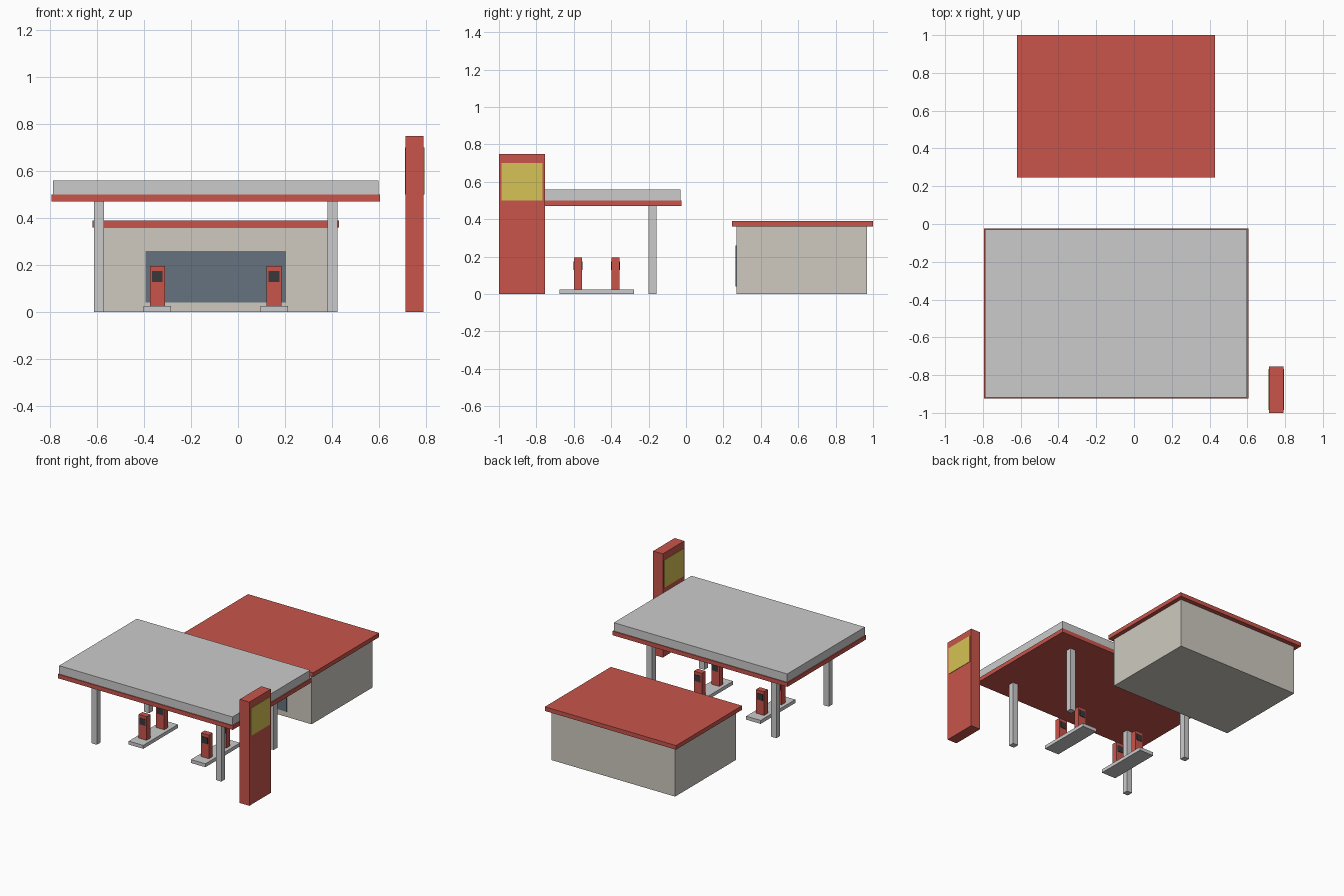
import bpy

if "Cube" in bpy.data.objects:
    bpy.data.objects.remove(bpy.data.objects["Cube"])


def material(name, rgb):
    m = bpy.data.materials.new(name)
    m.diffuse_color = (*rgb, 1)
    m.use_nodes = True
    m.node_tree.nodes["Principled BSDF"].inputs["Base Color"].default_value = m.diffuse_color
    return m


RED = material("red_paint", (0.58, 0.09, 0.07))
WALL = material("wall_cream", (0.62, 0.59, 0.53))
GLASS = material("dark_glass", (0.13, 0.17, 0.21))
SCREEN = material("screen_black", (0.04, 0.04, 0.045))
YELLOW = material("sign_yellow", (0.67, 0.54, 0.09))


def box(name, x, y, z, mat=None):
    """Box from (min, max) ranges on each axis."""
    bpy.ops.mesh.primitive_cube_add(size=1, location=[(a + b) / 2 for a, b in (x, y, z)])
    ob = bpy.context.object
    ob.name = name
    ob.scale = [b - a for a, b in (x, y, z)]
    bpy.ops.object.transform_apply(location=False, rotation=False, scale=True)
    if mat:
        ob.data.materials.append(mat)
    return ob


def span(centre, size):
    return (centre - size / 2, centre + size / 2)


CX, CY = -0.095, -0.477   # centre of the forecourt

# Shop building
box("shop_walls", span(CX, 0.99), (0.27, 0.967), (0, 0.36), WALL)
box("shop_roof", span(CX, 1.05), (0.245, 1.0), (0.36, 0.39), RED)
box("shop_window", span(CX, 0.6), (0.264, 0.275), (0.04, 0.26), GLASS)

# Canopy
box("canopy_trim", span(CX, 1.4), span(-0.474, 0.9), (0.47, 0.5), RED)
box("canopy_top", span(CX, 1.388), span(-0.474, 0.888), (0.5, 0.56))

# Canopy columns
for sx in (-1, 1):
    for sy in (-1, 1):
        box("canopy_column", span(CX + sx * 0.498, 0.043),
            span(CY + sy * 0.299, 0.043), (0, 0.47))

# Pump islands, each with two pumps that have a screen front and back
for sx in (-1, 1):
    x = CX + sx * 0.249
    box("pump_island", span(x, 0.116), span(CY, 0.396), (0, 0.025))
    for sy in (-1, 1):
        y = CY + sy * 0.1
        box("pump_body", span(x, 0.064), span(y, 0.043), (0.025, 0.196), RED)
        for side in (-1, 1):
            box("pump_screen", span(x, 0.046), span(y + side * 0.0215, 0.006),
                (0.128, 0.174), SCREEN)

# Roadside sign with a panel on both sides
box("sign_tower", span(0.7525, 0.077), (-1.0, -0.754), (0, 0.75), RED)
for side in (-1, 1):
    box("sign_panel", span(0.7525 + side * 0.0385, 0.006), span(-0.877, 0.218),
        (0.5, 0.7), YELLOW)
